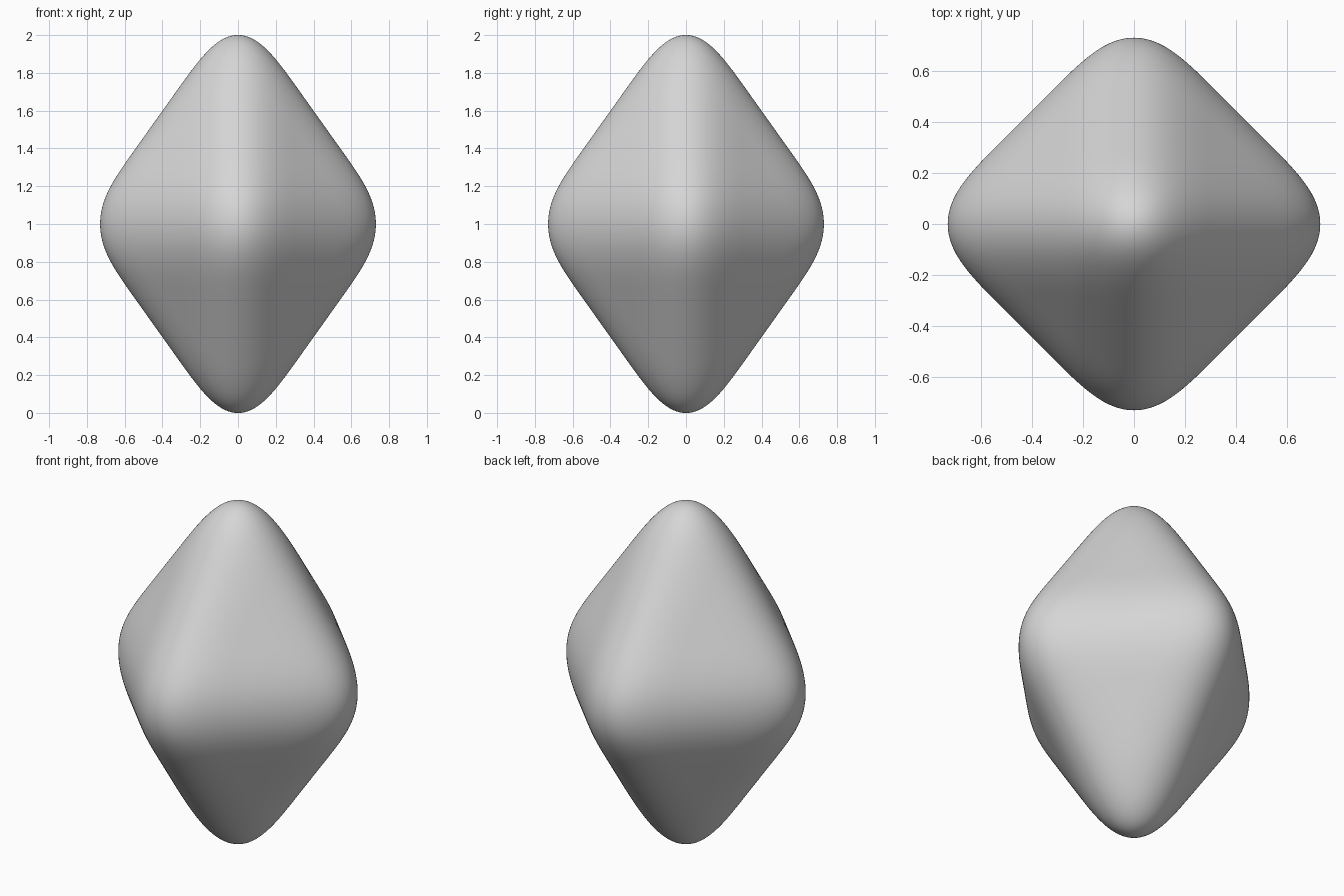
import bpy
import bmesh
from itertools import product
from mathutils import Vector

cube = bpy.data.objects.get("Cube")
if cube:
    bpy.data.objects.remove(cube, do_unlink=True)

SIDE = 0.941          # sharp side corner before softening
TIP = 1.321           # sharp top and bottom tip before softening
SIDE_CUT = 0.112      # chamfer share along the sides
TIP_CUT = 0.095       # chamfer share along the height

# Chamfered eight-sided cage: four points around each of the six corners
sizes = Vector((SIDE, SIDE, TIP))
shares = Vector((SIDE_CUT, SIDE_CUT, TIP_CUT))
bm = bmesh.new()
for corner in range(3):
    weights = shares.copy()
    weights[corner] = 1 - (sum(shares) - shares[corner])
    point = weights * sizes
    for signs in product((1, -1), repeat=3):
        bm.verts.new(point * Vector(signs))
bmesh.ops.convex_hull(bm, input=bm.verts)

# Merge the hull triangles back into flat panels
bmesh.ops.dissolve_limit(bm, angle_limit=0.01, verts=bm.verts, edges=bm.edges)

# Loops beside every chamfer keep the panels flat
for axis in range(3):
    for sign in (1, -1):
        normal = Vector()
        normal[axis] = sign
        bmesh.ops.bisect_plane(
            bm, geom=bm.verts[:] + bm.edges[:] + bm.faces[:], dist=0.0001,
            plane_co=normal * 3 * shares[axis] * sizes[axis], plane_no=normal)

bmesh.ops.recalc_face_normals(bm, faces=bm.faces)
for face in bm.faces:
    face.smooth = True

mesh = bpy.data.meshes.new("rounded_gem")
bm.to_mesh(mesh)
bm.free()
gem = bpy.data.objects.new("rounded_gem", mesh)
gem.location.z = 1
bpy.context.collection.objects.link(gem)

# Soften the cage into a smooth body
soften = gem.modifiers.new("soften", 'SUBSURF')
soften.levels = soften.render_levels = 4

# Plain grey surface
grey = bpy.data.materials.new("light_grey")
grey.use_nodes = True
colour = (0.67, 0.67, 0.67, 1)
grey.diffuse_color = colour
grey.node_tree.nodes["Principled BSDF"].inputs["Base Color"].default_value = colour
mesh.materials.append(grey)
